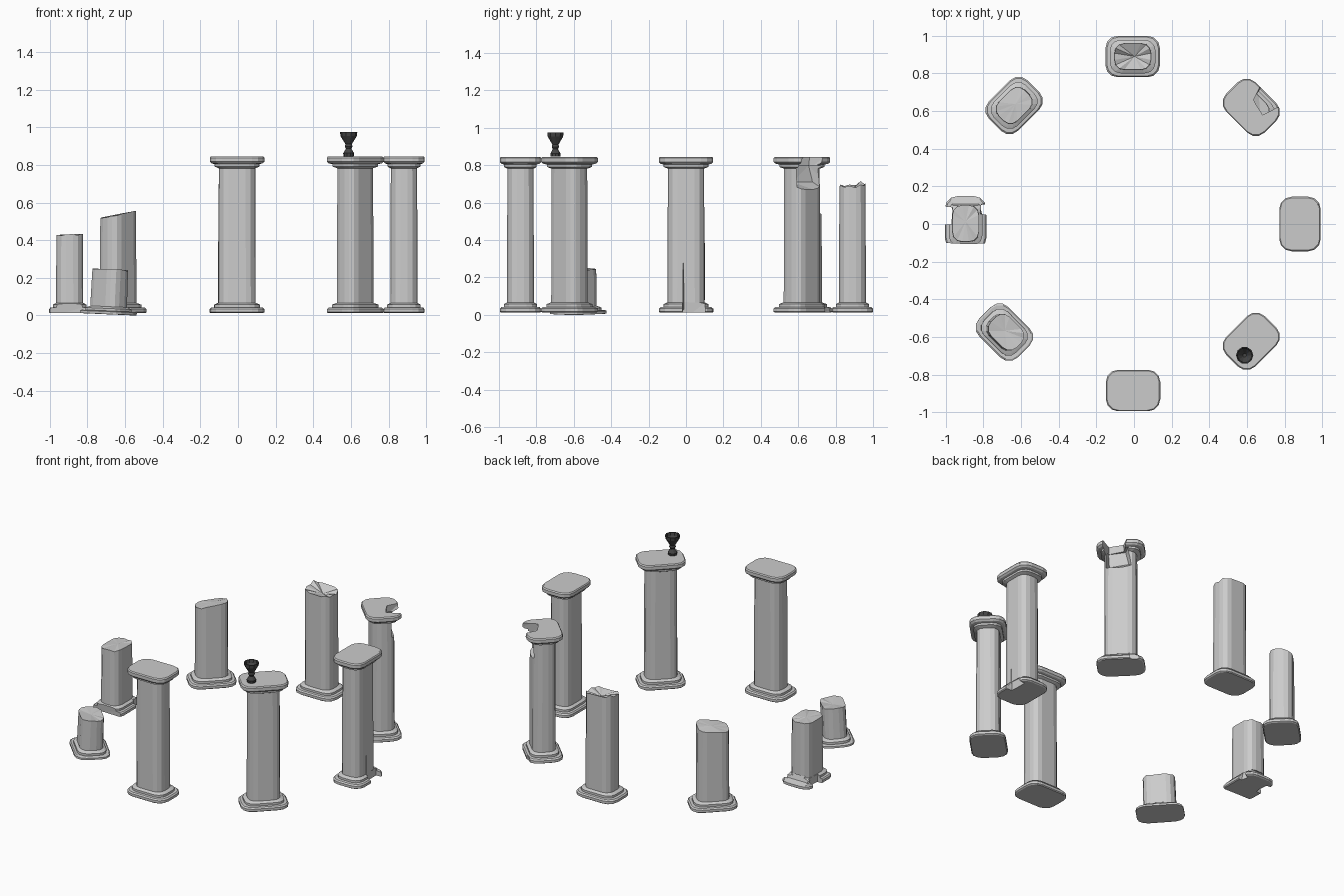
import bpy, bmesh, random
from math import sin, cos, pi, radians
from mathutils import Matrix, Vector

if "Cube" in bpy.data.objects:
    bpy.data.objects.remove(bpy.data.objects["Cube"])

random.seed(4)
SHAFT = (0.097, 0.070, 0.052)
# (growth outwards from shaft along length, along depth, corner radius, z)
BASE = [(0.040, 0.034, 0.060, 0.012), (0.048, 0.040, 0.065, 0.017), (0.048, 0.040, 0.065, 0.033),
        (0.040, 0.033, 0.060, 0.041), (0.024, 0.019, 0.056, 0.043), (0.024, 0.019, 0.056, 0.057),
        (0.014, 0.011, 0.054, 0.062), (0.002, 0.002, 0.052, 0.067)]
CAPITAL = [(0, 0, 0.052, 0.782), (0.012, 0.010, 0.054, 0.787), (0.022, 0.017, 0.056, 0.791),
           (0.022, 0.017, 0.056, 0.804), (0.038, 0.031, 0.060, 0.808), (0.048, 0.040, 0.065, 0.817),
           (0.048, 0.040, 0.065, 0.838), (0.042, 0.035, 0.062, 0.845)]


def section(hx, hy, r, seg=3):
    """Rounded rectangle outline."""
    pts = []
    for i, (sx, sy) in enumerate([(1, 1), (-1, 1), (-1, -1), (1, -1)]):
        for k in range(seg + 1):
            a = (i + k / seg) * pi / 2
            pts.append((sx * (hx - r) + r * cos(a), sy * (hy - r) + r * sin(a)))
    return pts


def obj_from(bm, name):
    bmesh.ops.recalc_face_normals(bm, faces=bm.faces)
    me = bpy.data.meshes.new(name)
    bm.to_mesh(me)
    bm.free()
    ob = bpy.data.objects.new(name, me)
    bpy.context.collection.objects.link(ob)
    return ob


def loft(bm, rings):
    for a, b in zip(rings, rings[1:]):
        n = len(a)
        for i in range(n):
            bm.faces.new((a[i], a[(i + 1) % n], b[(i + 1) % n], b[i]))


def cut(ob, cutters):
    """Knock convex chunks out of a column."""
    for pts in cutters:
        bm = bmesh.new()
        for p in pts:
            bm.verts.new(p)
        res = bmesh.ops.convex_hull(bm, input=bm.verts)
        bmesh.ops.dissolve_limit(bm, angle_limit=0.01, verts=bm.verts, edges=bm.edges)
        c = obj_from(bm, "chip_cutter")
        c.hide_render = True
        m = ob.modifiers.new("chip", 'BOOLEAN')
        m.operation, m.solver, m.object = 'DIFFERENCE', 'EXACT', c
        dg = bpy.context.evaluated_depsgraph_get()
        me = bpy.data.meshes.new_from_object(ob.evaluated_get(dg))
        ob.modifiers.clear()
        ob.data = me
        bpy.data.objects.remove(c)


def block(x0, x1, y0, y1, z0, z1, j=0.008):
    """Slightly irregular box of points."""
    r = lambda: random.uniform(-j, j)
    return [(x + r(), y + r(), z + r()) for x in (x0, x1) for y in (y0, y1) for z in (z0, z1)]


def column(name, x, y, angle, broken=None, chips=(), sink=0.0, tilt=0.0):
    """broken = (centre height, rim height, slope x, slope y, roughness)."""
    bm = bmesh.new()
    prof = [(gx, gy, r, z if i == 0 and not sink else z - sink * min(1, i / 4))
            for i, (gx, gy, r, z) in enumerate(BASE)]
    if not broken:
        prof = prof + CAPITAL
    rings = [[bm.verts.new((px, py, z)) for px, py in section(SHAFT[0] + gx, SHAFT[1] + gy, r)]
             for gx, gy, r, z in prof]
    if broken:
        zc, zr, kx, ky, rough = broken
        top = [bm.verts.new((px, py, zr + kx * px + ky * py + random.uniform(-rough, rough)))
               for px, py in section(*SHAFT)]
        rings.append(top)
        mid = bm.verts.new((0.01, 0.0, zc))
        for i in range(len(top)):
            bm.faces.new((top[i], top[(i + 1) % len(top)], mid))
    else:
        bm.faces.new(rings[-1])
    loft(bm, rings)
    bm.faces.new(rings[0][::-1])
    ob = obj_from(bm, name)
    cut(ob, chips)
    ob.data.transform(Matrix.Translation((x, y, 0)) @ Matrix.Rotation(radians(tilt), 4, 'Y')
                      @ Matrix.Rotation(radians(angle - 90), 4, 'Z'))
    return ob


# Whole columns
column("front_column", -0.005, -0.885, 270)
column("front_right_column", 0.623, -0.623, 315)

# Cracked column: base chunk, vertical crack, chipped capital
column("right_column", 0.882, 0.0, 0, chips=[
    block(-0.10, 0.015, 0.068, 0.15, -0.02, 0.066, 0.004),
    [(0.010, 0.08, 0.03), (0.018, 0.08, 0.03), (0.014, 0.055, 0.03),
     (0.013, 0.08, 0.29), (0.015, 0.08, 0.29), (0.014, 0.06, 0.29)],
    [(-0.10, 0.13, 0.80), (-0.17, 0.13, 0.80), (-0.17, 0.05, 0.80), (-0.13, 0.13, 0.832),
     (-0.16, 0.10, 0.832)],
    [(-0.098, 0.13, 0.86), (-0.108, 0.13, 0.86), (-0.10, 0.065, 0.86), (-0.103, 0.13, 0.80)]])

# Column with its outer upper side broken away
column("back_right_column", 0.623, 0.620, 45, chips=[
    [(-0.12, 0.16, 0.62), (0.12, 0.16, 0.62), (-0.05, 0.03, 0.71), (0.07, 0.0, 0.71),
     (-0.08, 0.16, 0.80), (0.12, 0.16, 0.80), (-0.03, 0.02, 0.80), (0.075, 0.0, 0.80)],
    [(-0.03, 0.16, 0.78), (0.13, 0.16, 0.78), (-0.02, 0.03, 0.78), (0.075, 0.0, 0.78),
     (-0.06, 0.16, 0.87), (0.11, 0.16, 0.87), (-0.02, 0.04, 0.87), (0.07, 0.02, 0.87)],
    block(-0.13, -0.07, 0.10, 0.16, -0.02, 0.06)])

# Stumps
column("back_column", -0.007, 0.890, 90, (0.668, 0.695, -0.05, 0.08, 0.012))
column("back_left_column", -0.637, 0.630, 135, (0.54, 0.535, 0.13, -0.13, 0.004))
column("left_column", -0.895, 0.003, 180, (0.43, 0.428, 0.0, -0.03, 0.004), chips=[
    block(-0.2, -0.102, -0.15, 0.15, -0.02, 0.075),
    block(0.0, 0.085, 0.074, 0.16, -0.02, 0.08),
    block(0.05, 0.10, -0.16, -0.085, -0.02, 0.08),
    [(0.09, -0.15, 0.08), (0.09, 0.15, 0.08), (0.17, -0.15, 0.08), (0.17, 0.15, 0.08),
     (0.17, -0.15, 0.028), (0.17, 0.15, 0.028), (0.102, -0.15, 0.045), (0.102, 0.15, 0.045)]])
column("front_left_column", -0.690, -0.575, 225, (0.243, 0.250, 0.0, 0.02, 0.003),
       sink=0.014, tilt=2.5)
bpy.data.objects["front_left_column"].location.z = -0.006

# Goblet standing on the front right capital
bm = bmesh.new()
prof = [(0.027, 0.846), (0.029, 0.862), (0.016, 0.884), (0.015, 0.888), (0.021, 0.898), (0.017, 0.910),
        (0.043, 0.953), (0.046, 0.975), (0.040, 0.975), (0.036, 0.955), (0.010, 0.922)]
rings = [[bm.verts.new((0.588 + r * cos(i * pi / 5), -0.698 + r * sin(i * pi / 5), z))
          for i in range(10)] for r, z in prof]
loft(bm, rings)
bm.faces.new(rings[0][::-1])
bm.faces.new(rings[-1])
goblet = obj_from(bm, "goblet")
mat = bpy.data.materials.new("dark_metal")
mat.diffuse_color = (0.06, 0.06, 0.06, 1)
mat.use_nodes = True
mat.node_tree.nodes["Principled BSDF"].inputs["Base Color"].default_value = mat.diffuse_color
goblet.data.materials.append(mat)
